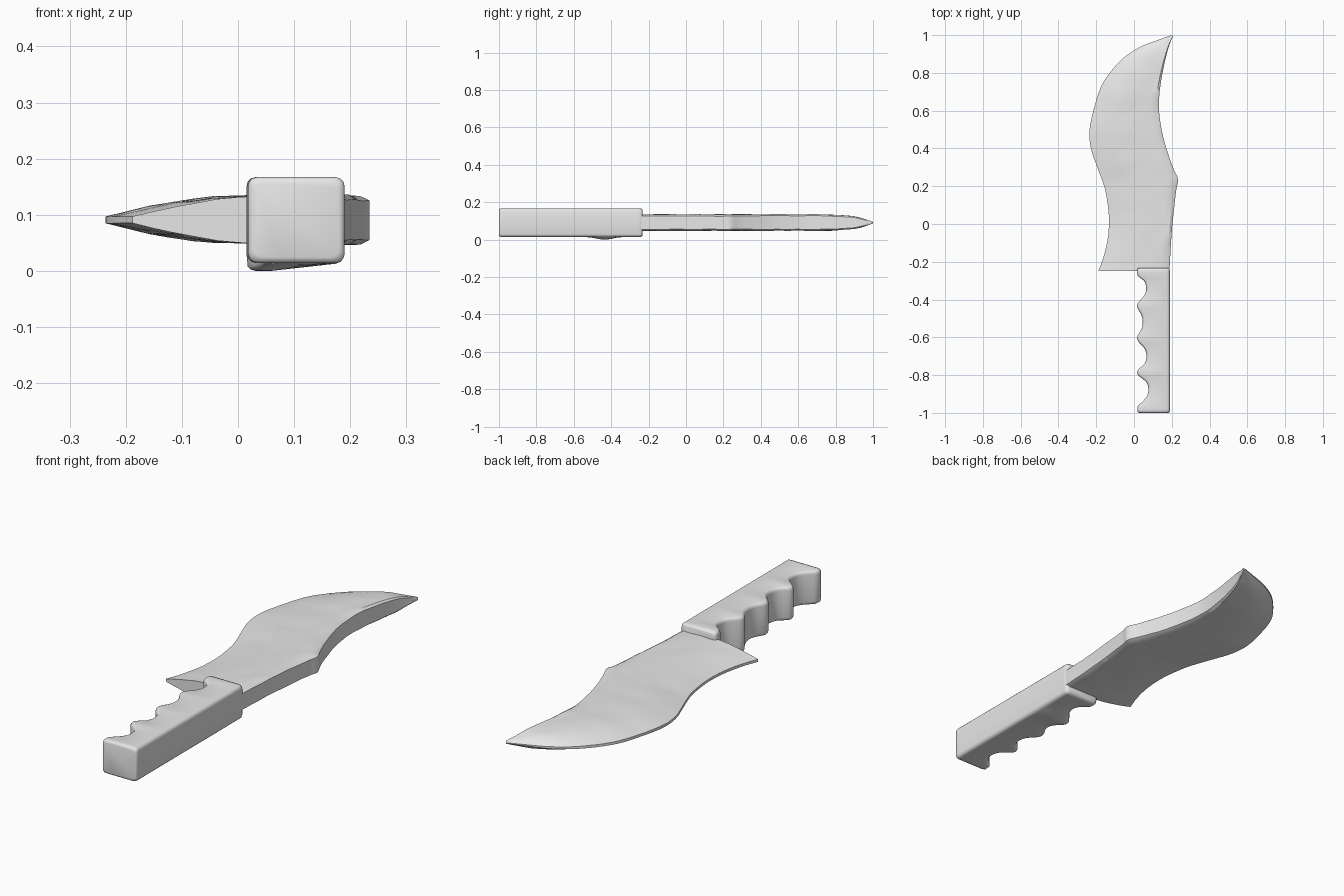
import bpy, bmesh, math
from mathutils import Vector, noise

if "Cube" in bpy.data.objects:
    bpy.data.objects.remove(bpy.data.objects["Cube"])

grey = bpy.data.materials.new("light grey")
grey.diffuse_color = (0.8, 0.8, 0.8, 1)
grey.use_nodes = True
grey.node_tree.nodes["Principled BSDF"].inputs["Base Color"].default_value = grey.diffuse_color


def loft(name, rings, angle):
    """Skin a list of equal-length closed rings and cap both ends."""
    bm = bmesh.new()
    loops = [[bm.verts.new(p) for p in ring] for ring in rings]
    n = len(loops[0])
    for a, b in zip(loops, loops[1:]):
        for i in range(n):
            j = (i + 1) % n
            bm.faces.new((a[i], a[j], b[j], b[i]))
    bm.faces.new(loops[0])
    bm.faces.new(loops[-1][::-1])
    bmesh.ops.recalc_face_normals(bm, faces=bm.faces)
    mesh = bpy.data.meshes.new(name)
    bm.to_mesh(mesh)
    bm.free()
    mesh.materials.append(grey)
    ob = bpy.data.objects.new(name, mesh)
    bpy.context.collection.objects.link(ob)
    bpy.ops.object.select_all(action='DESELECT')
    ob.select_set(True)
    bpy.context.view_layer.objects.active = ob
    bpy.ops.object.shade_smooth_by_angle(angle=math.radians(angle))
    return ob


def spline(rows, steps):
    """Catmull-Rom through rows of numbers."""
    rows = [Vector(r) for r in rows]
    out = []
    for k in range(len(rows) - 1):
        p0, p1 = rows[max(k - 1, 0)], rows[k]
        p2, p3 = rows[k + 1], rows[min(k + 2, len(rows) - 1)]
        for s in range(steps):
            t = s / steps
            out.append(0.5 * (2 * p1 + (p2 - p0) * t
                       + (2 * p0 - 5 * p1 + 4 * p2 - p3) * t * t
                       + (3 * p1 - p0 - 3 * p2 + p3) * t ** 3))
    return out + [rows[-1]]


# Blade: edge x, edge y, spine x, spine y, thickness factor
stations = [
    (-0.188, -0.248, 0.188, -0.250, 1.0), (-0.160, -0.17, 0.193, -0.15, 1.0),
    (-0.138, -0.07, 0.200, -0.04, 1.0), (-0.133, 0.04, 0.212, 0.08, 1.0),
    (-0.148, 0.16, 0.225, 0.19, 1.0), (-0.168, 0.23, 0.234, 0.235, 1.0),
    (-0.198, 0.31, 0.210, 0.290, 1.0), (-0.228, 0.40, 0.178, 0.38, 1.0),
    (-0.235, 0.50, 0.148, 0.49, 1.0), (-0.206, 0.635, 0.132, 0.61, 1.0),
    (-0.159, 0.757, 0.137, 0.71, 1.0), (-0.063, 0.873, 0.153, 0.81, 0.92),
    (0.032, 0.937, 0.172, 0.895, 0.75), (0.115, 0.970, 0.188, 0.95, 0.45),
    (0.200, 1.0, 0.206, 0.994, 0.14),
]
# Wedge section: fraction from edge to spine, half thickness
wedge = [(0.0, 0.006), (0.1, 0.015), (0.2, 0.024), (0.3, 0.031), (0.4, 0.037),
         (0.5, 0.040), (0.62, 0.042), (0.74, 0.043), (0.86, 0.044),
         (0.96, 0.044), (1.0, 0.036)]
MID = 0.091
rings = []
for ex, ey, sx, sy, f in spline(stations, 4):
    ring = []
    for side, section in ((1, wedge), (-1, wedge[::-1])):
        for u, h in section:
            x, y = ex + (sx - ex) * u, ey + (sy - ey) * u
            # light hammered unevenness
            bump = noise.noise(Vector((x * 16, y * 11, side * 5))) * 0.0035
            ring.append((x, y, MID + side * f * (h + bump * min(1, h / 0.03))))
    rings.append(ring)
loft("blade", rings, 32)

# Handle: y and x of the finger-grooved side
grip = [(-0.99, 0.018), (-0.965, 0.020), (-0.945, 0.040), (-0.91, 0.070),
        (-0.87, 0.076), (-0.835, 0.064), (-0.805, 0.026), (-0.785, 0.016),
        (-0.765, 0.028), (-0.74, 0.056), (-0.70, 0.067), (-0.66, 0.056),
        (-0.63, 0.028), (-0.605, 0.016), (-0.58, 0.026), (-0.55, 0.043),
        (-0.51, 0.046), (-0.475, 0.036), (-0.445, 0.018), (-0.425, 0.017),
        (-0.40, 0.036), (-0.37, 0.060), (-0.33, 0.064), (-0.30, 0.052),
        (-0.275, 0.020), (-0.245, 0.016)]
RIGHT, LOW, HIGH, R = 0.19, 0.014, 0.167, 0.016


def handle_ring(y, left, inset):
    """Rounded rectangle with a slight swell under the second knuckle."""
    x0, x1 = left + inset, RIGHT - inset
    z0, z1 = LOW + inset, HIGH - inset
    pts = []
    for cx, cz, start in ((x1 - R, z1 - R, 0), (x0 + R, z1 - R, 90),
                          (x0 + R, z0 + R, 180), (x1 - R, z0 + R, 270)):
        for k in range(4):
            a = math.radians(start + 30 * k)
            pts.append([cx + R * math.cos(a), cz + R * math.sin(a)])
        if start == 180:
            pts.append([x0 + 0.045, z0])
    swell = 0.014 * math.exp(-((y + 0.435) / 0.06) ** 2)
    for p in pts:
        if p[1] < z0 + R:
            p[1] -= swell * max(0, min(1, 1 - (p[0] - 0.065) / 0.12))
    return [(x, y, z) for x, z in pts]


body = spline(grip, 2)
rings = [handle_ring(-1.0, grip[0][1], 0.010), handle_ring(-0.997, grip[0][1], 0.003)]
rings += [handle_ring(y, x, 0) for y, x in body]
rings += [handle_ring(-0.236, grip[-1][1], 0.003), handle_ring(-0.232, grip[-1][1], 0.010)]
loft("handle", rings, 50)
